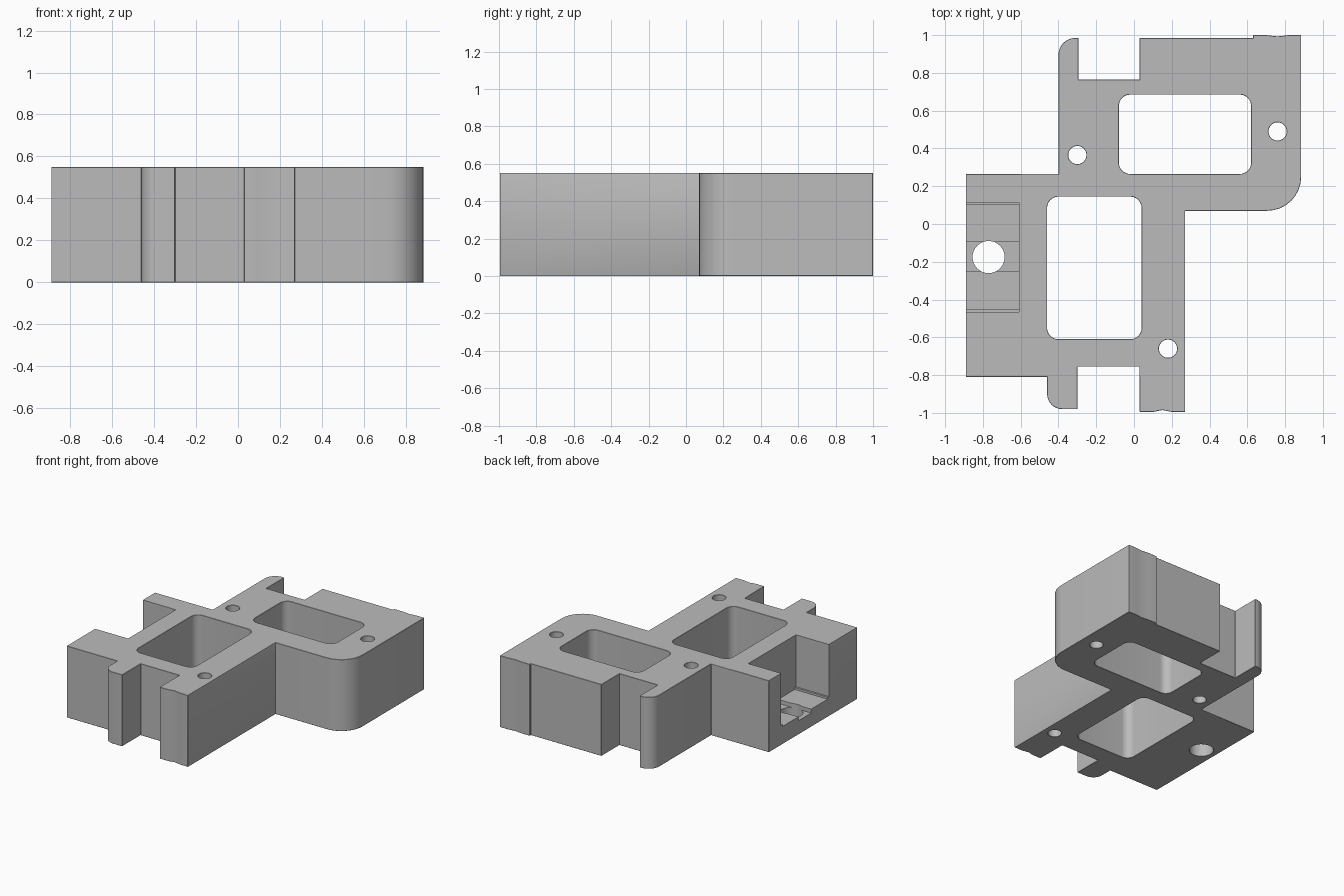
import bpy, bmesh, math
from mathutils import Vector

if "Cube" in bpy.data.objects:
    bpy.data.objects.remove(bpy.data.objects["Cube"])

HEIGHT = 0.55
grey = bpy.data.materials.new("plain grey")
grey.use_nodes = True
grey.diffuse_color = (0.5, 0.5, 0.5, 1)
grey.node_tree.nodes["Principled BSDF"].inputs["Base Color"].default_value = (0.5, 0.5, 0.5, 1)


def rounded(points, steps=8):
    """Replace each (x, y, radius) corner by a tangent arc."""
    out = []
    for i, (x, y, *r) in enumerate(points):
        p = Vector((x, y))
        if not r:
            out.append(p)
            continue
        a = (Vector(points[i - 1][:2]) - p).normalized() * r[0]
        b = (Vector(points[(i + 1) % len(points)][:2]) - p).normalized() * r[0]
        for k in range(steps + 1):
            t = k / steps * math.pi / 2
            out.append(p + a * (1 - math.sin(t)) + b * (1 - math.cos(t)))
    return out


def box(x0, x1, y0, y1, r=None):
    extra = (r,) if r else ()
    return rounded([(x, y, *extra) for x, y in ((x0, y0), (x1, y0), (x1, y1), (x0, y1))])


def circle(x, y, r, n=32):
    return [Vector((x + r * math.cos(k * math.tau / n), y + r * math.sin(k * math.tau / n)))
            for k in range(n)]


def prism(name, outline, z0, z1):
    bm = bmesh.new()
    face = bm.faces.new([bm.verts.new((p.x, p.y, z0)) for p in outline])
    top = bmesh.ops.extrude_face_region(bm, geom=[face])["geom"]
    bmesh.ops.translate(bm, vec=(0, 0, z1 - z0),
                        verts=[v for v in top if isinstance(v, bmesh.types.BMVert)])
    bmesh.ops.recalc_face_normals(bm, faces=bm.faces)
    mesh = bpy.data.meshes.new(name)
    bm.to_mesh(mesh)
    bm.free()
    mesh.materials.append(grey)
    obj = bpy.data.objects.new(name, mesh)
    bpy.context.collection.objects.link(obj)
    return obj


def apply(obj, mod):
    bpy.context.view_layer.objects.active = obj
    bpy.ops.object.modifier_apply(modifier=mod.name)


def cut(obj, outline, z0=-0.1, z1=HEIGHT + 0.1):
    cutter = prism("cutter", outline, z0, z1)
    cutter.hide_render = True
    mod = obj.modifiers.new("cut", "BOOLEAN")
    mod.operation, mod.solver, mod.object = "DIFFERENCE", "EXACT", cutter
    apply(obj, mod)
    bpy.data.objects.remove(cutter)


# Stepped block with rounded prongs and one large rounded corner
block = prism("housing_block", rounded([
    (-0.89, -0.81), (-0.46, -0.81), (-0.46, -0.98, 0.08), (-0.30, -0.98),
    (-0.30, -0.755), (0.03, -0.755), (0.03, -0.995), (0.10, -0.995),
    (0.15, -0.985), (0.20, -0.995), (0.27, -0.995), (0.27, 0.07),
    (0.885, 0.07, 0.18), (0.885, 1.0), (0.82, 1.0), (0.76, 0.993), (0.70, 1.0),
    (0.63, 1.0), (0.63, 0.985), (0.03, 0.985), (0.03, 0.765), (-0.295, 0.765),
    (-0.295, 0.985), (-0.40, 0.985, 0.09), (-0.40, 0.265), (-0.89, 0.265)]), 0, HEIGHT)

# Windows and screw holes right through the block
cut(block, box(-0.08, 0.62, 0.265, 0.685, 0.06))
cut(block, box(-0.46, 0.04, -0.61, 0.145, 0.06))
for x, y in ((0.76, 0.49), (-0.30, 0.365), (0.18, -0.66)):
    cut(block, circle(x, y, 0.048))
cut(block, circle(-0.77, -0.175, 0.085))

# Narrow chamfer on all sharp edges
bevel = block.modifiers.new("chamfer", "BEVEL")
bevel.width, bevel.segments = 0.009, 1
bevel.limit_method, bevel.angle_limit = "ANGLE", math.radians(40)
apply(block, bevel)

# Open side pocket with a shallow channel across its floor
cut(block, box(-1.0, -0.61, -0.465, 0.115), 0.15)
cut(block, box(-1.0, -0.61, -0.45, 0.10), 0.135, 0.2)
cut(block, box(-1.0, -0.61, -0.25, -0.095), 0.105, 0.2)

bpy.ops.object.select_all(action="DESELECT")
block.select_set(True)
bpy.context.view_layer.objects.active = block
bpy.ops.object.shade_smooth_by_angle(angle=math.radians(30))
